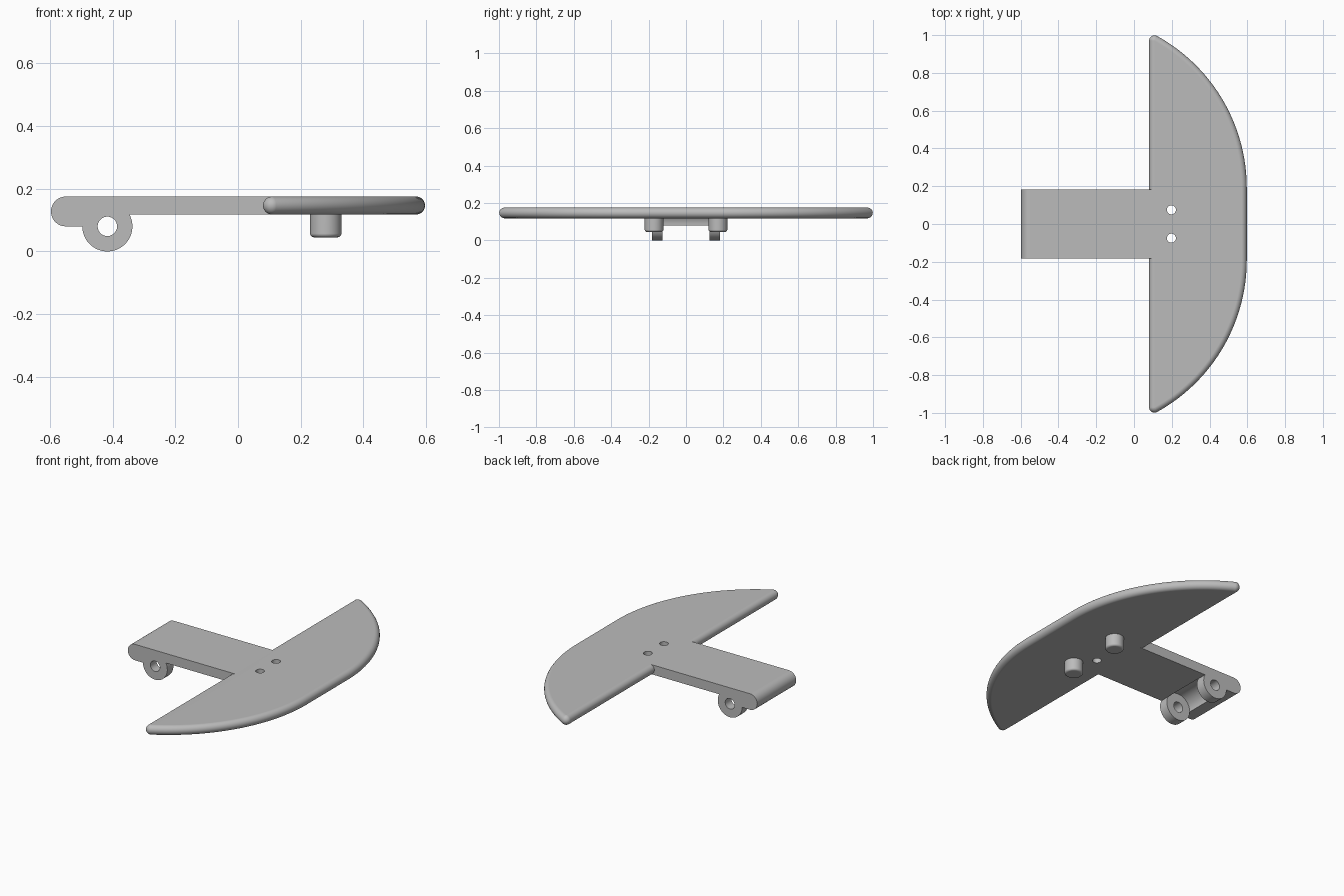
import bpy, bmesh
from math import sin, cos, pi, asin, acos, radians
from mathutils import Matrix, Vector

cube = bpy.data.objects.get("Cube")
if cube:
    bpy.data.objects.remove(cube, do_unlink=True)

grey = bpy.data.materials.new("plain_grey")
grey.use_nodes = True
grey.diffuse_color = (0.5, 0.5, 0.5, 1)
grey.node_tree.nodes["Principled BSDF"].inputs["Base Color"].default_value = (0.5, 0.5, 0.5, 1)

TOP, BOTTOM = 0.175, 0.118
R = (TOP - BOTTOM) / 2
MID = BOTTOM + R
HINGE_X, HINGE_Z, HINGE_R = -0.417, 0.08, 0.08


def finish(bm, name):
    bmesh.ops.recalc_face_normals(bm, faces=bm.faces)
    mesh = bpy.data.meshes.new(name)
    bm.to_mesh(mesh)
    bm.free()
    obj = bpy.data.objects.new(name, mesh)
    bpy.context.collection.objects.link(obj)
    mesh.materials.append(grey)
    return obj


def select(obj):
    bpy.ops.object.select_all(action='DESELECT')
    obj.select_set(True)
    bpy.context.view_layer.objects.active = obj


def cylinder(name, radius, depth, location, along_y=False):
    bm = bmesh.new()
    turn = Matrix.Rotation(pi / 2, 4, 'X') if along_y else Matrix()
    bmesh.ops.create_cone(bm, cap_ends=True, segments=48, radius1=radius, radius2=radius,
                          depth=depth, matrix=Matrix.Translation(location) @ turn)
    return finish(bm, name)


def cut(obj, cutter):
    cutter.hide_render = True
    mod = obj.modifiers.new("cut", 'BOOLEAN')
    mod.operation, mod.solver, mod.object = 'DIFFERENCE', 'EXACT', cutter
    select(obj)
    bpy.ops.object.modifier_apply(modifier=mod.name)
    bpy.data.objects.remove(cutter, do_unlink=True)


def smooth(obj):
    select(obj)
    bpy.ops.object.shade_smooth_by_angle(angle=radians(35))
    mod = obj.modifiers.new("flat_faces", 'WEIGHTED_NORMAL')
    mod.keep_sharp = True


def arc(cx, cz, r, start, end, steps):
    angles = [start + (end - start) * i / steps for i in range(steps + 1)]
    return [(cx + r * cos(a), cz + r * sin(a)) for a in angles]


# Blade: a half-moon core outline, each point with its outward direction
back_x, front_x, side_y = 0.08 + R, 0.597 - R, 0.19
bow = 0.92 - R
bow_x = front_x - bow
tip_angle = acos((back_x - bow_x) / bow)
tip_y = side_y + bow * sin(tip_angle)
half = []
for i in range(41):
    a = tip_angle * i / 40
    half.append((bow_x + bow * cos(a), side_y + bow * sin(a), a))
for i in range(1, 13):
    half.append((back_x, tip_y, tip_angle + (pi - tip_angle) * i / 12))
outline = half + [(x, -y, -a) for x, y, a in reversed(half)]

# Sweep a half-round rim around the core, then cap both flats
bm = bmesh.new()
rings = []
for j in range(17):
    lat = -pi / 2 + pi * j / 16
    d = R * cos(lat)
    rings.append([bm.verts.new((x + d * cos(a), y + d * sin(a), MID + R * sin(lat)))
                  for x, y, a in outline])
n = len(outline)
for low, high in zip(rings, rings[1:]):
    for i in range(n):
        k = (i + 1) % n
        bm.faces.new((low[i], low[k], high[k], high[i]))
bm.faces.new(rings[0])
bm.faces.new(rings[-1])
bmesh.ops.remove_doubles(bm, verts=bm.verts, dist=1e-5)
blade = finish(bm, "blade")
for side in (-1, 1):
    cut(blade, cylinder("hole_cutter", 0.024, 0.3, (0.198, side * 0.075, MID)))
smooth(blade)

# Arm: side profile with rounded thick end and hinge lug, extruded across
end_r = (TOP - HINGE_Z) / 2
profile = [(back_x, TOP)]
profile += arc(-0.597 + end_r, TOP - end_r, end_r, pi / 2, 3 * pi / 2, 24)
profile += arc(HINGE_X, HINGE_Z, HINGE_R, pi, 2 * pi + asin((BOTTOM - HINGE_Z) / HINGE_R), 40)
profile.append((back_x, BOTTOM))
bm = bmesh.new()
face = bm.faces.new([bm.verts.new((x, -0.183, z)) for x, z in profile])
extruded = bmesh.ops.extrude_face_region(bm, geom=[face])["geom"]
bmesh.ops.translate(bm, vec=Vector((0, 0.366, 0)),
                    verts=[v for v in extruded if isinstance(v, bmesh.types.BMVert)])
arm = finish(bm, "arm_with_hinge_lugs")
# Round clearance between the lugs, then the pin hole
cut(arm, cylinder("clearance_cutter", HINGE_R + 0.001, 0.252, (HINGE_X, 0, HINGE_Z), True))
cut(arm, cylinder("pin_cutter", 0.031, 1, (HINGE_X, 0, HINGE_Z), True))
smooth(arm)

# Pegs under the blade with softened lower rims
for side, label in ((-1, "right"), (1, "left")):
    bm = bmesh.new()
    bmesh.ops.create_cone(bm, cap_ends=True, segments=48, radius1=0.05, radius2=0.05, depth=0.08,
                          matrix=Matrix.Translation((0.28, side * 0.171, 0.085)))
    rim = [e for e in bm.edges if all(v.co.z < 0.05 for v in e.verts)]
    bmesh.ops.bevel(bm, geom=rim, offset=0.012, segments=5, profile=0.5, affect='EDGES')
    smooth(finish(bm, label + "_peg"))
